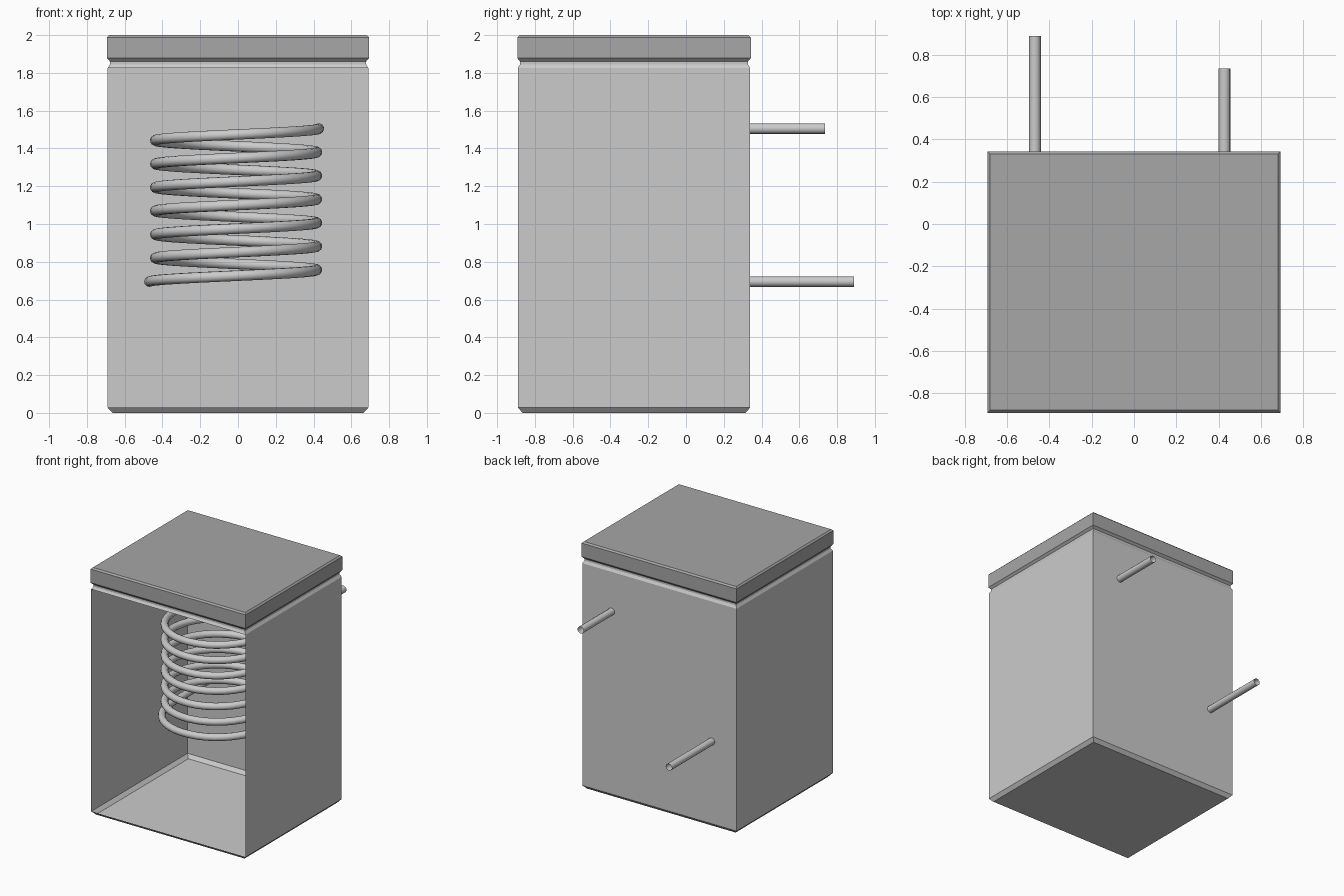
import bpy, bmesh, math
from mathutils import Vector

cube = bpy.data.objects.get("Cube")
if cube:
    bpy.data.objects.remove(cube, do_unlink=True)

HALF_X, HALF_Y, MID_Y = 0.69, 0.615, -0.275


def material(name, value):
    m = bpy.data.materials.new(name)
    m.use_nodes = True
    color = (value, value, value, 1)
    m.diffuse_color = color
    m.node_tree.nodes["Principled BSDF"].inputs["Base Color"].default_value = color
    return m


light_grey = material("light grey", 0.6)
mid_grey = material("mid grey", 0.385)


def box_shell(name, profile, mat, cap_top, open_band=None):
    """Stack rectangular rings given as (inset, z); leave the front of one band open."""
    bm = bmesh.new()
    rings = []
    for inset, z in profile:
        hx, hy = HALF_X - inset, HALF_Y - inset
        rings.append([bm.verts.new((sx * hx, MID_Y + sy * hy, z))
                      for sx, sy in ((-1, -1), (1, -1), (1, 1), (-1, 1))])
    for band, (low, high) in enumerate(zip(rings, rings[1:])):
        for i in range(4):
            if band == open_band and i == 0:
                continue
            j = (i + 1) % 4
            bm.faces.new((low[i], low[j], high[j], high[i]))
    bm.faces.new(rings[0][::-1])
    if cap_top:
        bm.faces.new(rings[-1])
    mesh = bpy.data.meshes.new(name)
    bm.to_mesh(mesh)
    bm.free()
    mesh.materials.append(mat)
    obj = bpy.data.objects.new(name, mesh)
    bpy.context.collection.objects.link(obj)
    return obj


# Open-fronted tank with a chamfered floor and a pinched neck
box_shell("tank", [(0.025, 0), (0, 0.028), (0, 1.825), (0.012, 1.845), (0.012, 1.868)],
          light_grey, cap_top=False, open_band=1)

# Lid with chamfered edges
box_shell("lid", [(0.012, 1.86), (-0.003, 1.878), (-0.003, 1.988), (0.009, 2.0)],
          mid_grey, cap_top=True)

# Coil path: inlet pipe, helix rising from the left round the front, outlet pipe
TURNS, STEPS, RADIUS = 6.5, 40, 0.428
CENTRE = Vector((-0.01, -0.18, 0))
Z_LOW, Z_HIGH = 0.695, 1.505
path = [Vector((-0.469, 0.89, Z_LOW))]
count = int(TURNS * STEPS)
for i in range(count + 1):
    turn = i / STEPS
    angle = math.pi + turn * math.tau
    r = RADIUS + 0.031 * max(0, 1 - turn * 4) + 0.01 * max(0, 1 - (TURNS - turn) * 4)
    z = Z_LOW + (Z_HIGH - Z_LOW) * i / count
    path.append(CENTRE + Vector((r * math.cos(angle), r * math.sin(angle), z)))
path.append(Vector((0.428, 0.735, Z_HIGH)))

curve = bpy.data.curves.new("coil_pipe", "CURVE")
curve.dimensions = "3D"
curve.bevel_depth = 0.028
curve.bevel_resolution = 4
spline = curve.splines.new("POLY")
spline.points.add(len(path) - 1)
for point, co in zip(spline.points, path):
    point.co = (*co, 1)
spline.use_smooth = True
curve.materials.append(light_grey)
coil = bpy.data.objects.new("coil_pipe", curve)
bpy.context.collection.objects.link(coil)
